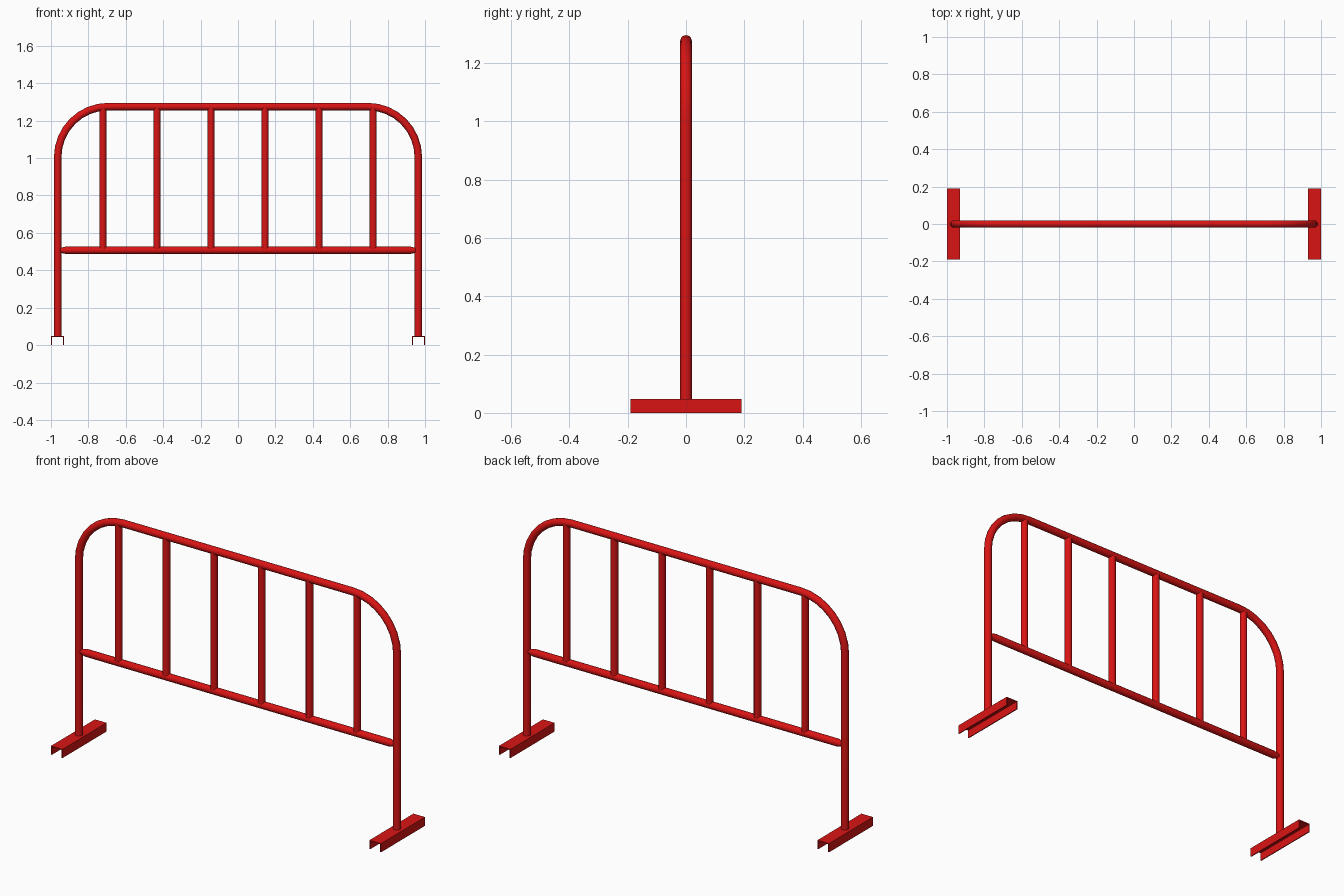
import bpy
import bmesh
from math import sin, cos, pi, radians

cube = bpy.data.objects.get("Cube")
if cube:
    bpy.data.objects.remove(cube, do_unlink=True)

red = bpy.data.materials.new("red paint")
red.use_nodes = True
red.diffuse_color = (0.7, 0.007, 0.007, 1)
red.node_tree.nodes["Principled BSDF"].inputs["Base Color"].default_value = red.diffuse_color

SIDE = 0.964      # centre of each leg in x
TOP = 1.275       # centre of the top rail
RAIL = 0.507      # centre of the lower rail
BEND = 0.27       # corner radius
FOOT = 0.048      # foot height


def tube(name, points, radius, taper=None):
    """Round tube swept along a path in the xz plane."""
    curve = bpy.data.curves.new(name, "CURVE")
    curve.dimensions = "3D"
    curve.bevel_depth = radius
    curve.bevel_resolution = 4
    curve.use_fill_caps = True
    spline = curve.splines.new("POLY")
    spline.points.add(len(points) - 1)
    for i, (x, z) in enumerate(points):
        spline.points[i].co = (x, 0, z, 1)
        spline.points[i].radius = taper[i] if taper else 1
    obj = bpy.data.objects.new(name, curve)
    bpy.context.collection.objects.link(obj)
    bpy.ops.object.select_all(action="DESELECT")
    obj.select_set(True)
    bpy.context.view_layer.objects.active = obj
    bpy.ops.object.convert(target="MESH")
    obj = bpy.context.object
    obj.data.materials.clear()
    obj.data.materials.append(red)
    bpy.ops.object.shade_smooth_by_angle(angle=radians(40))
    return obj


def foot(name, x):
    """Upside-down U channel running front to back."""
    w, t, half = 0.035, 0.005, 0.19
    profile = [(-w, 0), (-w, FOOT), (w, FOOT), (w, 0),
               (w - t, 0), (w - t, FOOT - t), (t - w, FOOT - t), (t - w, 0)]
    bm = bmesh.new()
    face = bm.faces.new([bm.verts.new((x + px, -half, pz)) for px, pz in profile])
    ext = bmesh.ops.extrude_face_region(bm, geom=[face], use_keep_orig=True)
    verts = [g for g in ext["geom"] if isinstance(g, bmesh.types.BMVert)]
    bmesh.ops.translate(bm, verts=verts, vec=(0, 2 * half, 0))
    bmesh.ops.recalc_face_normals(bm, faces=bm.faces)
    mesh = bpy.data.meshes.new(name)
    bm.to_mesh(mesh)
    bm.free()
    mesh.materials.append(red)
    obj = bpy.data.objects.new(name, mesh)
    bpy.context.collection.objects.link(obj)


# Outer frame: leg, rounded corner, top rail, mirrored corner and leg
steps = 8
corner = [(SIDE - BEND + BEND * cos(a), TOP - BEND + BEND * sin(a))
          for a in (i * pi / 2 / steps for i in range(steps + 1))]
right_half = [(SIDE, FOOT - 0.003)] + corner
left_half = [(-x, z) for x, z in reversed(right_half)]
tube("outer_frame", right_half + left_half, 0.02)

# Lower rail with pinched ends meeting the legs
tube("lower_rail", [(-0.95, RAIL), (-0.92, RAIL), (0.92, RAIL), (0.95, RAIL)],
     0.02, [0.65, 1, 1, 0.65])

# Upright bars
for i in range(6):
    x = (i - 2.5) * 0.289
    tube(f"upright_bar_{i + 1}", [(x, RAIL), (x, TOP)], 0.019)

# Feet
foot("left_foot", SIDE + 0.001)
foot("right_foot", -SIDE - 0.001)
